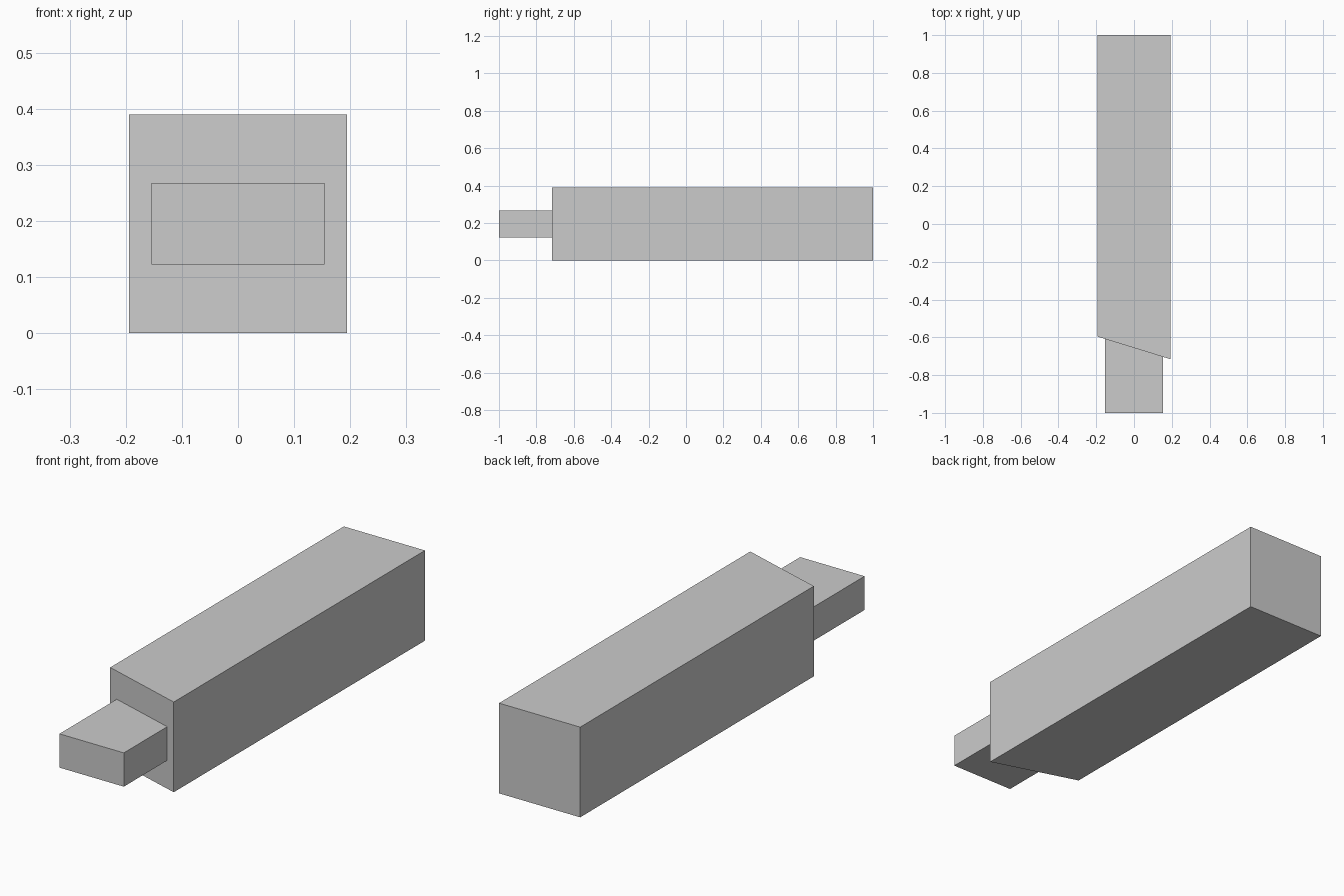
import bpy, bmesh

if "Cube" in bpy.data.objects:
    bpy.data.objects.remove(bpy.data.objects["Cube"])

HALF = 0.194             # half width of the beam
TENON_HALF = 0.154       # half width of the tenon


def shoulder_y(x):
    """Slanted front end of the beam, as seen from above."""
    return -0.656 - 0.06 * x / HALF


def prism(name, outline, z0, z1):
    bm = bmesh.new()
    face = bm.faces.new([bm.verts.new((x, y, z0)) for x, y in outline])
    top = bmesh.ops.extrude_face_region(bm, geom=[face], use_keep_orig=True)
    verts = [v for v in top["geom"] if isinstance(v, bmesh.types.BMVert)]
    bmesh.ops.translate(bm, verts=verts, vec=(0, 0, z1 - z0))
    bmesh.ops.recalc_face_normals(bm, faces=bm.faces)
    mesh = bpy.data.meshes.new(name)
    bm.to_mesh(mesh)
    bm.free()
    obj = bpy.data.objects.new(name, mesh)
    bpy.context.collection.objects.link(obj)
    return obj


# Square beam with an angled shoulder at the front
prism("beam", [(-HALF, shoulder_y(-HALF)), (HALF, shoulder_y(HALF)),
               (HALF, 1), (-HALF, 1)], 0, 0.39)

# Tenon running from the front end back to the shoulder
prism("tenon", [(-TENON_HALF, -1), (TENON_HALF, -1),
                (TENON_HALF, shoulder_y(TENON_HALF)),
                (-TENON_HALF, shoulder_y(-TENON_HALF))], 0.122, 0.268)
